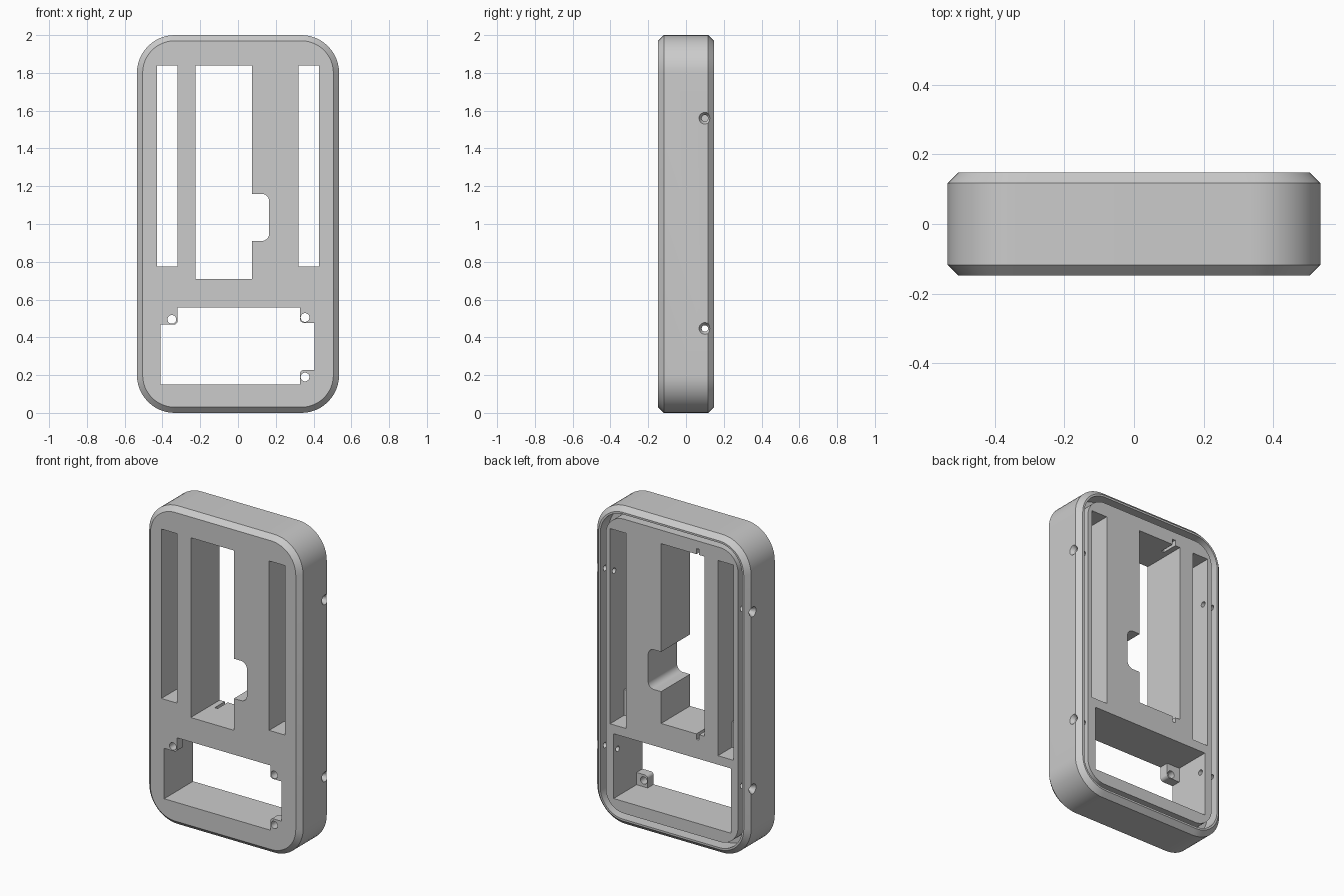
import bpy, bmesh, math
from mathutils import Matrix

cube = bpy.data.objects.get("Cube")
if cube:
    bpy.data.objects.remove(cube, do_unlink=True)

grey = bpy.data.materials.new("plain grey")
grey.use_nodes = True
colour = (0.6, 0.6, 0.6, 1)
grey.diffuse_color = colour
grey.node_tree.nodes["Principled BSDF"].inputs["Base Color"].default_value = colour

DEPTH = 0.1475          # half depth of the case
HALF_W, CORNER, CHAMFER = 0.535, 0.2, 0.03


def outline(x0, x1, z0, z1, radii=(0, 0, 0, 0), steps=12):
    """Rectangle in x and z; radii run from low corner: (x1 z0, x1 z1, x0 z1, x0 z0)."""
    corners = [(x1, z0, -1, 1), (x1, z1, -1, -1), (x0, z1, 1, -1), (x0, z0, 1, 1)]
    points = []
    for i, ((x, z, sx, sz), r) in enumerate(zip(corners, radii)):
        if not r:
            points.append((x, z))
            continue
        for k in range(steps + 1):
            a = math.pi / 2 * (i - 1 + k / steps)
            points.append((x + sx * r + r * math.cos(a), z + sz * r + r * math.sin(a)))
    return points


def loft(name, sections):
    """Skin a closed solid through (y, outline) sections."""
    bm = bmesh.new()
    rings = [[bm.verts.new((x, y, z)) for x, z in pts] for y, pts in sections]
    for a, b in zip(rings, rings[1:]):
        for i in range(len(a)):
            j = (i + 1) % len(a)
            bm.faces.new((a[i], a[j], b[j], b[i]))
    bm.faces.new(rings[0])
    bm.faces.new(rings[-1])
    return finish(name, bm)


def finish(name, bm):
    bmesh.ops.recalc_face_normals(bm, faces=bm.faces)
    mesh = bpy.data.meshes.new(name)
    bm.to_mesh(mesh)
    bm.free()
    mesh.materials.append(grey)
    obj = bpy.data.objects.new(name, mesh)
    bpy.context.collection.objects.link(obj)
    return obj


def prism(name, y0, y1, pts):
    return loft(name, [(y0, pts), (y1, pts)])


def cylinder(name, centre, axis, r1, r2, length):
    bm = bmesh.new()
    turn = Matrix.Rotation(math.pi / 2, 4, 'Y' if axis == 'X' else 'X')
    bmesh.ops.create_cone(bm, cap_ends=True, segments=32, radius1=r1, radius2=r2,
                          depth=length, matrix=Matrix.Translation(centre) @ turn)
    return finish(name, bm)


def cut(target, cutters):
    """Subtract each cutter, bake the result and drop the cutter."""
    for c in cutters:
        c.hide_render = True
        mod = target.modifiers.new("cut", 'BOOLEAN')
        mod.operation, mod.solver, mod.object = 'DIFFERENCE', 'EXACT', c
        bpy.context.view_layer.update()
        graph = bpy.context.evaluated_depsgraph_get()
        mesh = bpy.data.meshes.new_from_object(target.evaluated_get(graph))
        target.modifiers.clear()
        target.data = mesh
        bpy.data.objects.remove(c, do_unlink=True)


def smooth(obj):
    bpy.ops.object.select_all(action='DESELECT')
    obj.select_set(True)
    bpy.context.view_layer.objects.active = obj
    bpy.ops.object.shade_smooth_by_angle(angle=math.radians(30))


# Case body: chamfered shell, rear rim, seam groove and inner block in one loft
def body_ring(inset):
    return outline(inset - HALF_W, HALF_W - inset, inset, 2 - inset, [CORNER - inset] * 4)


steps = [(-DEPTH, CHAMFER), (CHAMFER - DEPTH, 0), (DEPTH - CHAMFER, 0), (DEPTH, CHAMFER),
         (DEPTH, 0.042), (0.06, 0.042), (0.06, 0.075), (0.14, 0.075)]
case = loft("case_body", [(y, body_ring(inset)) for y, inset in steps])

cutters = []
# Main opening with its rounded side notch
cutters.append(prism("main_opening", -0.3, 0.3, outline(-0.225, 0.075, 0.71, 1.84)))
cutters.append(prism("side_notch", -0.3, 0.3,
                     outline(0, 0.165, 0.91, 1.16, (0.04, 0.04, 0, 0))))
# Narrow key slits at both ends of the main opening
for z in (0.71, 1.84):
    cutters.append(prism("key_slit", 0.04, 0.3, outline(-0.19, -0.17, z - 0.035, z + 0.035)))
# Long side slots, longer at the rear than at the front
for s in (-1, 1):
    x0, x1 = sorted((s * 0.32, s * 0.43))
    cutters.append(prism("side_slot", -0.3, 0.3, outline(x0, x1, 0.775, 1.84)))
    cutters.append(prism("slot_pocket", 0, 0.3, outline(x0, x1, 0.613, 1.84)))
# Lower window
cutters.append(prism("lower_window", -0.3, 0.3, outline(-0.41, 0.405, 0.15, 0.557)))
# Countersunk side screw holes
for s in (-1, 1):
    for z in (0.447, 1.56):
        cutters.append(cylinder("screw_hole", (s * 0.48, 0.1, z), 'X', 0.017, 0.017, 0.2))
        r1, r2 = (0.016, 0.034) if s > 0 else (0.034, 0.016)
        cutters.append(cylinder("countersink", (s * 0.525, 0.1, z), 'X', r1, r2, 0.03))
cut(case, cutters)
smooth(case)

# Drilled mounting tabs in the corners of the lower window
tabs = [("upper_right_tab", (-0.41, -0.32, 0.467, 0.557), (0.02, 0, 0, 0), (-0.35, 0.495)),
        ("upper_left_tab", (0.328, 0.405, 0.477, 0.557), (0, 0, 0, 0.02), (0.355, 0.505)),
        ("lower_left_tab", (0.328, 0.405, 0.15, 0.227), (0, 0, 0.02, 0), (0.355, 0.19))]
for name, box, radii, (x, z) in tabs:
    tab = prism(name, -DEPTH, -DEPTH + 0.06, outline(*box, radii))
    cut(tab, [cylinder("tab_hole", (x, -DEPTH, z), 'Y', 0.023, 0.023, 0.3)])
    smooth(tab)
